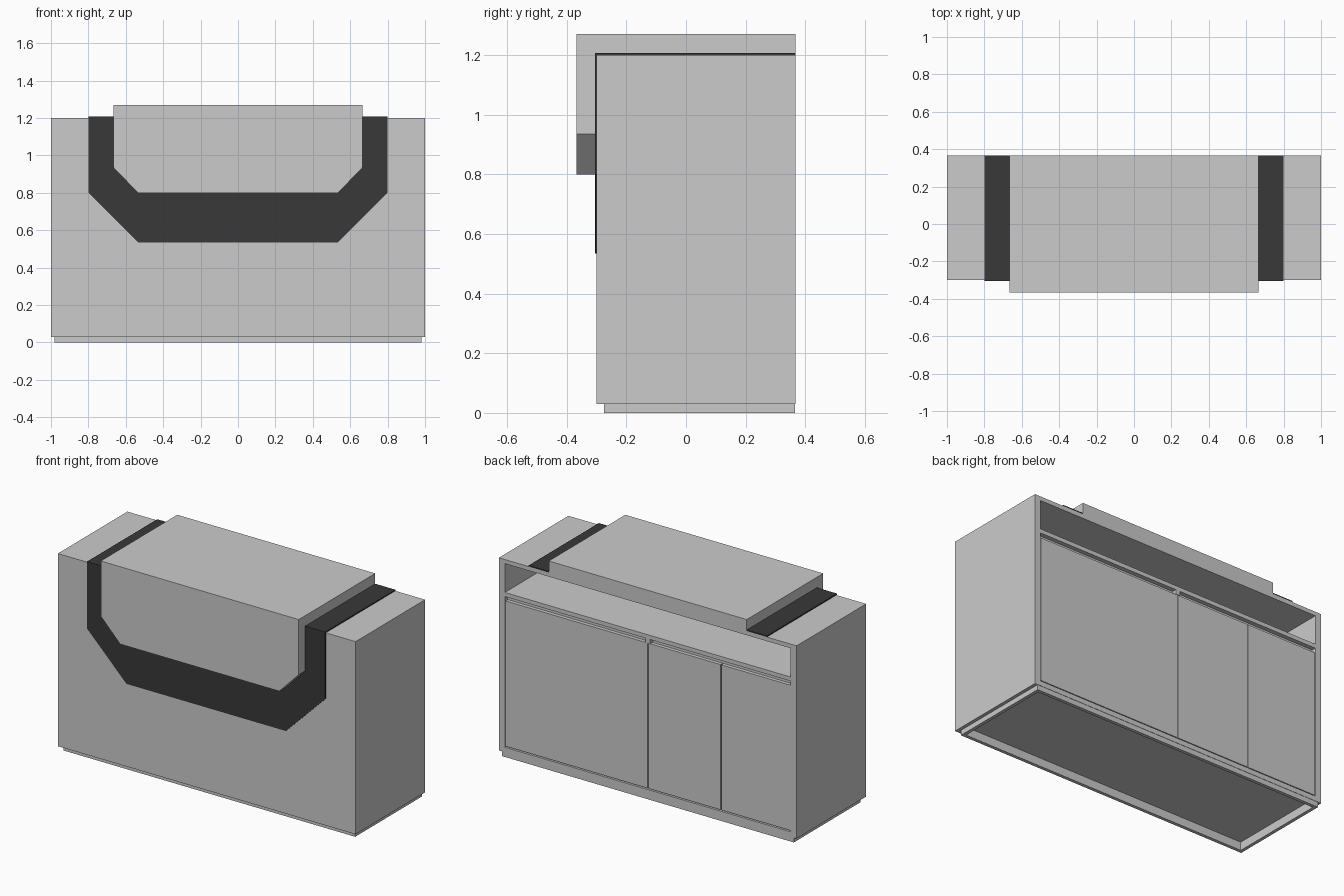
import bpy, bmesh

if "Cube" in bpy.data.objects:
    bpy.data.objects.remove(bpy.data.objects["Cube"])

BACK, FRONT = 0.367, -0.30


def finish(name, bm, mat=None):
    bmesh.ops.recalc_face_normals(bm, faces=bm.faces)
    me = bpy.data.meshes.new(name)
    bm.to_mesh(me)
    bm.free()
    ob = bpy.data.objects.new(name, me)
    bpy.context.collection.objects.link(ob)
    if mat:
        me.materials.append(mat)
    return ob


def boxes(name, spans, mat=None):
    """One object made of boxes given as (x0, x1, y0, y1, z0, z1)."""
    bm = bmesh.new()
    for x0, x1, y0, y1, z0, z1 in spans:
        vs = bmesh.ops.create_cube(bm, size=1)["verts"]
        for v in vs:
            v.co.x = x1 if v.co.x > 0 else x0
            v.co.y = y1 if v.co.y > 0 else y0
            v.co.z = z1 if v.co.z > 0 else z0
    return finish(name, bm, mat)


def prism(name, outline, y0, y1, mat=None):
    """Extrude an x-z outline along y."""
    bm = bmesh.new()
    face = bm.faces.new([bm.verts.new((x, y0, z)) for x, z in outline])
    ext = bmesh.ops.extrude_face_region(bm, geom=[face])["geom"]
    moved = [g for g in ext if isinstance(g, bmesh.types.BMVert)]
    bmesh.ops.translate(bm, verts=moved, vec=(0, y1 - y0, 0))
    return finish(name, bm, mat)


def mirrored(half):
    """Complete a left-half outline with its right half."""
    return half + [(-x, z) for x, z in reversed(half)]


dark = bpy.data.materials.new("dark_band")
dark.diffuse_color = (0.04, 0.04, 0.04, 1)
dark.use_nodes = True
dark.node_tree.nodes["Principled BSDF"].inputs["Base Color"].default_value = dark.diffuse_color

# Carcass
boxes("side_panels", [(-1, -0.96, FRONT, BACK, 0.03, 1.2),
                      (0.96, 1, FRONT, BACK, 0.03, 1.2)])
boxes("front_panel", [(-0.96, 0.96, FRONT, -0.27, 0.03, 1.2)])
boxes("top_panel", [(-0.96, 0.96, -0.27, BACK, 1.175, 1.2)])
boxes("open_shelf", [(-0.96, 0.96, -0.27, BACK, 0.975, 1.0)])
boxes("bottom_panel", [(-0.96, 0.96, -0.27, BACK, 0.05, 0.06)])
boxes("bottom_rail", [(-0.96, 0.96, 0.345, BACK, 0.03, 0.05)])

# Plinth ring, open underneath
boxes("plinth", [(-0.98, -0.96, -0.275, 0.365, 0, 0.03),
                 (0.96, 0.98, -0.275, 0.365, 0, 0.03),
                 (-0.96, 0.96, -0.275, -0.255, 0, 0.05),
                 (-0.96, 0.96, 0.345, 0.365, 0, 0.03)])

# Rear doors with finger slots above them
edges = [-0.96, -0.49, 0.0, 0.96]
for i, (a, b) in enumerate(zip(edges, edges[1:])):
    boxes(f"door_{i + 1}", [(a + 0.003, b - 0.003, 0.342, 0.364, 0.066, 0.948)])
boxes("slot_backing", [(-0.96, 0.96, 0.325, 0.34, 0.06, 0.975)])
boxes("slot_divider", [(-0.015, 0.015, 0.34, BACK, 0.948, 0.975)])

# Dark band wrapping the front and the top
outer = [(-0.8, 1.207), (-0.8, 0.80), (-0.535, 0.535)]
inner = [(-0.665, 1.207), (-0.665, 0.935), (-0.535, 0.80)]
prism("band_front", mirrored(outer) + list(reversed(mirrored(inner))),
      FRONT - 0.006, FRONT, dark)
boxes("band_top", [(-0.8, -0.665, FRONT, BACK, 1.2, 1.207),
                   (0.665, 0.8, FRONT, BACK, 1.2, 1.207)], dark)

# Raised counter: chamfered front plate and top slab
plate = [(-0.665, 1.27)] + inner[1:]
prism("counter_front", mirrored(plate), -0.367, FRONT)
boxes("counter_top", [(-0.665, 0.665, FRONT, BACK, 1.2, 1.27)])
